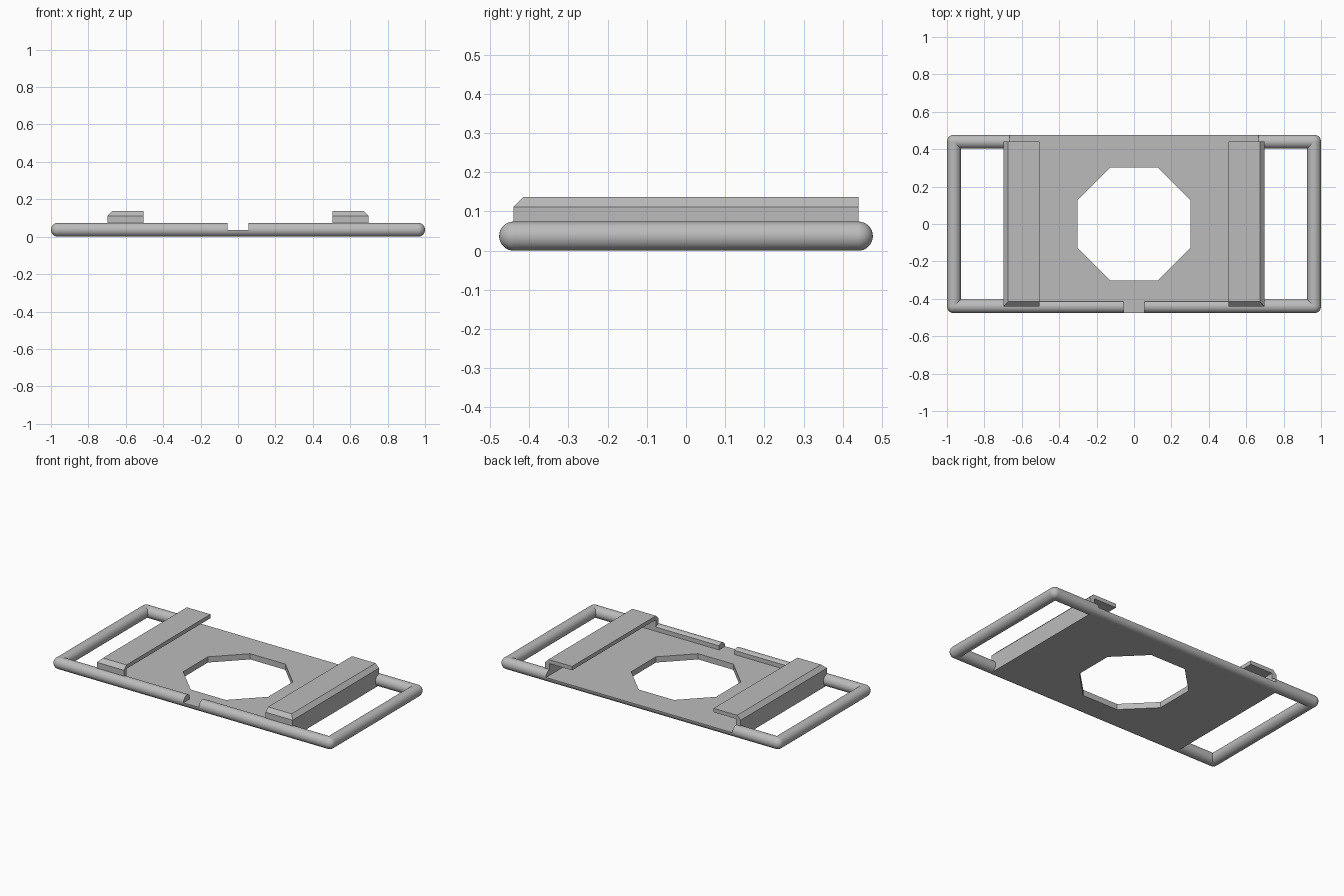
import bpy, bmesh, math
from mathutils import Matrix, Vector

cube = bpy.data.objects.get("Cube")
if cube:
    bpy.data.objects.remove(cube, do_unlink=True)

R = 0.037                 # tube radius, also the plate thickness
CX, CY = 1 - R, 0.44      # tube centre lines
WALL_X, INNER_X, LIP_X = 0.698, 0.665, 0.505
LIP_Z, TOP_Z, CHAMFER = 0.112, 0.137, 0.025

grey = bpy.data.materials.new("light grey")
grey.use_nodes = True
colour = (0.5, 0.5, 0.5, 1)
grey.diffuse_color = colour
grey.node_tree.nodes["Principled BSDF"].inputs["Base Color"].default_value = colour


def make(name, bm, smooth=False):
    bmesh.ops.recalc_face_normals(bm, faces=bm.faces)
    mesh = bpy.data.meshes.new(name)
    bm.to_mesh(mesh)
    bm.free()
    mesh.materials.append(grey)
    obj = bpy.data.objects.new(name, mesh)
    bpy.context.collection.objects.link(obj)
    if smooth:
        bpy.ops.object.select_all(action='DESELECT')
        obj.select_set(True)
        bpy.context.view_layer.objects.active = obj
        bpy.ops.object.shade_smooth_by_angle(angle=math.radians(30))
    return obj


def box(name, low, high):
    bm = bmesh.new()
    low, high = Vector(low), Vector(high)
    bmesh.ops.create_cube(bm, size=1, matrix=Matrix.Translation((low + high) / 2)
                          @ Matrix.Diagonal((*(high - low), 1)))
    return make(name, bm)


def tube(name, centre, length, axis):
    bm = bmesh.new()
    bmesh.ops.create_cone(bm, cap_ends=True, segments=48, radius1=R, radius2=R,
                          depth=length, matrix=Matrix.Translation(centre)
                          @ Matrix.Rotation(math.pi / 2, 4, axis))
    return make(name, bm, True)


def cut(obj, *cutters):
    for cutter in cutters:
        mod = obj.modifiers.new("cut", 'BOOLEAN')
        mod.operation = 'DIFFERENCE'
        mod.solver = 'EXACT'
        mod.object = cutter
        cutter.hide_render = True
        cutter.hide_viewport = True
        cutter.display_type = 'WIRE'


# Cutters: the card slot, open at the back, and the notch in the front tube
slot = box("slot_cutter", (-INNER_X, -0.415, R), (INNER_X, 0.6, LIP_Z))
notch = box("notch_cutter", (-0.055, -0.6, R), (0.055, -0.35, 0.2))

# Outer frame of round tubes with ball corners
front = tube("front_tube", (0, -CY, R), 2 * CX, 'Y')
back = tube("back_tube", (0, CY, R), 2 * CX, 'Y')
cut(front, slot, notch)
cut(back, slot)
for side, sx in (("right", -1), ("left", 1)):
    tube(side + "_tube", (sx * CX, 0, R), 2 * CY, 'X')
    for end, sy in (("front", -1), ("back", 1)):
        bm = bmesh.new()
        bmesh.ops.create_uvsphere(bm, u_segments=48, v_segments=24, radius=R,
                                  matrix=Matrix.Translation((sx * CX, sy * CY, R)))
        make(f"{end}_{side}_corner", bm, True)

# Base plate with an octagonal hole
plate = box("base_plate", (-WALL_X, -CY, 0), (WALL_X, CY, R))
bm = bmesh.new()
bmesh.ops.create_cone(bm, cap_ends=True, segments=8, radius1=0.328, radius2=0.328,
                      depth=0.4, matrix=Matrix.Rotation(math.pi / 8, 4, 'Z'))
cut(plate, make("hole_cutter", bm))

# Overhanging side rails, chamfered on the outer and front top edges
for side, sx in (("right", -1), ("left", 1)):
    bm = bmesh.new()
    for z, inset in ((0.03, 0), (LIP_Z, 0), (TOP_Z, CHAMFER)):
        for x in (LIP_X, WALL_X - inset):
            for y in (-CY + inset, CY):
                bm.verts.new((sx * x, y, z))
    bmesh.ops.convex_hull(bm, input=bm.verts)
    bmesh.ops.dissolve_limit(bm, angle_limit=0.01, verts=bm.verts, edges=bm.edges)
    cut(make(side + "_rail", bm), slot)
